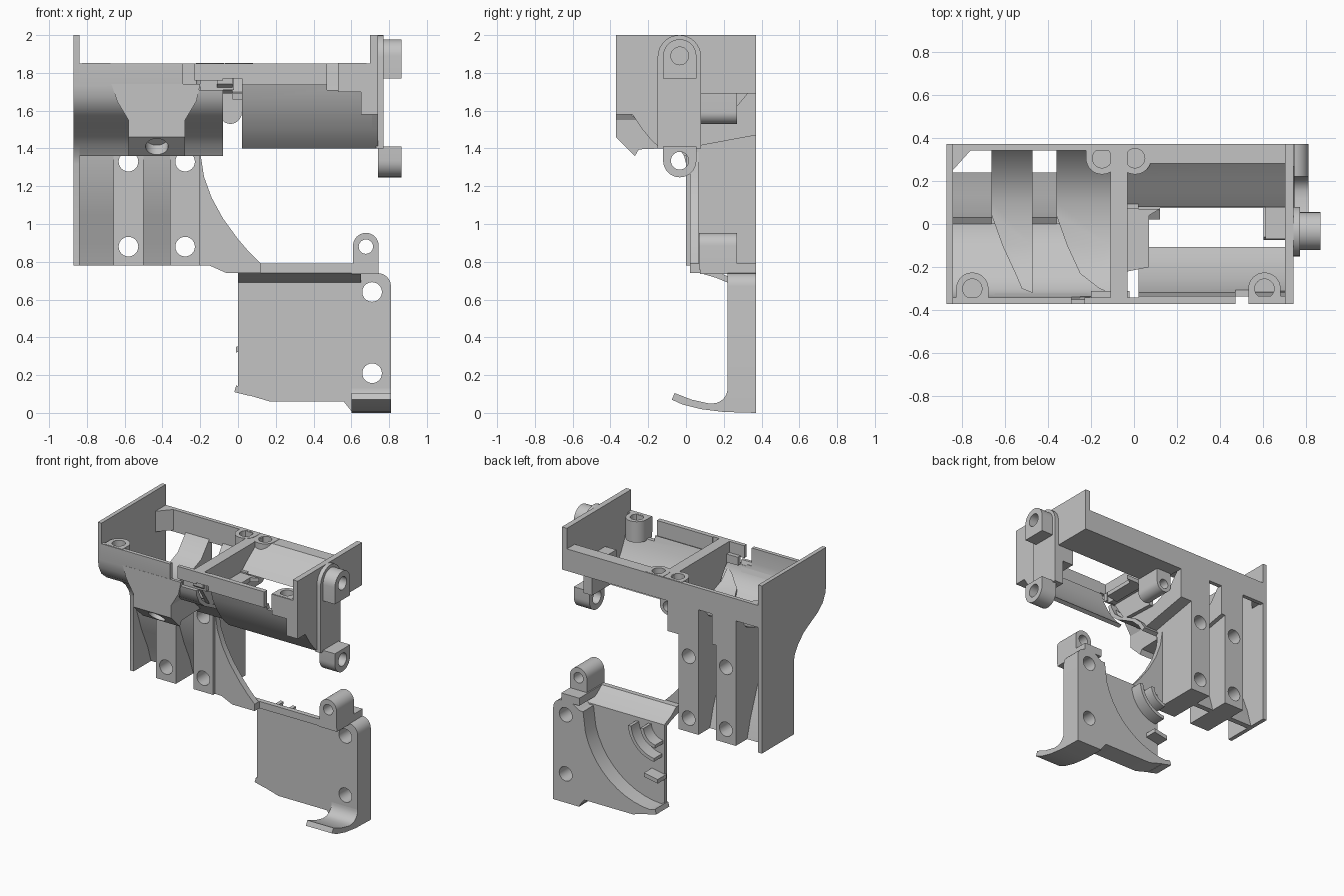
import bpy, bmesh, math
from mathutils import Vector

if "Cube" in bpy.data.objects:
    bpy.data.objects.remove(bpy.data.objects["Cube"], do_unlink=True)

TONE = (0.55, 0.55, 0.55, 1)
grey = bpy.data.materials.new("plain grey")
grey.use_nodes = True
grey.diffuse_color = TONE
grey.node_tree.nodes["Principled BSDF"].inputs["Base Color"].default_value = TONE


def finish(name, bm):
    bmesh.ops.recalc_face_normals(bm, faces=bm.faces)
    mesh = bpy.data.meshes.new(name)
    bm.to_mesh(mesh)
    bm.free()
    mesh.materials.append(grey)
    ob = bpy.data.objects.new(name, mesh)
    bpy.context.collection.objects.link(ob)
    return ob


def prism(name, axis, pts, a, b):
    """Extrude a profile along x (points are y, z), y (x, z) or z (x, y)."""
    bm = bmesh.new()
    place = {"x": lambda p: (a, p[0], p[1]), "y": lambda p: (p[0], a, p[1]),
             "z": lambda p: (p[0], p[1], a)}[axis]
    face = bm.faces.new([bm.verts.new(place(p)) for p in pts])
    new = bmesh.ops.extrude_face_region(bm, geom=[face])["geom"]
    shift = Vector([(b - a) * (axis == k) for k in "xyz"])
    bmesh.ops.translate(bm, vec=shift, verts=[v for v in new if isinstance(v, bmesh.types.BMVert)])
    return finish(name, bm)


def box(name, x0, x1, y0, y1, z0, z1):
    return prism(name, "x", [(y0, z0), (y1, z0), (y1, z1), (y0, z1)], x0, x1)


def arc(c, r, start, end, n=16):
    steps = [math.radians(start + (end - start) * i / n) for i in range(n + 1)]
    return [(c[0] + r * math.cos(t), c[1] + r * math.sin(t)) for t in steps]


def disc(axis, c, r, a, b):
    return prism("hole_cutter", axis, arc(c, r, 0, 345, 23), a, b)


def carve(ob, cutters, mode="DIFFERENCE"):
    for cutter in cutters:
        mod = ob.modifiers.new("carve", "BOOLEAN")
        mod.operation, mod.object, mod.solver = mode, cutter, "EXACT"
    graph = bpy.context.evaluated_depsgraph_get()
    mesh = bpy.data.meshes.new_from_object(ob.evaluated_get(graph))
    ob.modifiers.clear()
    ob.data = mesh
    for cutter in cutters:
        bpy.data.objects.remove(cutter, do_unlink=True)
    return ob


def lining(pts):
    """Inner side of a shell profile, running back to its start."""
    return [(y + 0.028, z + 0.012) for y, z in reversed(pts)]


# Left belly bends outward then inward; right belly is one shallow bulge
left_belly = [(-0.37, 1.73), (-0.36, 1.67), (-0.33, 1.61), (-0.27, 1.56), (-0.19, 1.52), (-0.11, 1.475),
              (-0.05, 1.42), (-0.01, 1.36)]
right_belly = [(-0.345, 1.735), (-0.32, 1.655), (-0.28, 1.575), (-0.23, 1.5), (-0.185, 1.445), (-0.135, 1.4)]

# End walls
prism("tall_end_wall", "x", [(-0.37, 2)] + left_belly + [(0, 1.32), (0, 0.78), (0.37, 0.78), (0.37, 2)],
      -0.87, -0.84)
prism("short_end_wall", "x", [(-0.37, 2), (-0.37, 1.58), (-0.283, 1.58)] + right_belly[3:]
      + [(0.08, 1.4), (0.08, 1.69), (0.37, 1.69), (0.37, 2)], 0.70, 0.74)

# Front housing shells with their rim slots
left_shell = prism("left_front_shell", "x", [(-0.342, 1.85), (-0.37, 1.85)] + left_belly + lining(left_belly),
                   -0.85, -0.08)
carve(left_shell, [box("slot", -0.29, -0.23, -0.5, -0.28, 1.72, 1.9),
                   box("slot", -0.25, 0, -0.5, -0.28, 1.71, 1.76)])
right_shell = prism("right_front_shell", "x", right_belly + lining(right_belly), 0.02, 0.71)
right_rail = box("right_front_rail", 0.02, 0.71, -0.37, -0.335, 1.735, 1.85)
for part in (right_shell, right_rail):
    carve(part, [box("slot", 0.47, 0.53, -0.5, -0.28, 1.71, 1.9)])
box("rim_bridge", -0.1, 0.03, -0.37, -0.34, 1.77, 1.85)
box("rim_catch", -0.2, -0.02, -0.34, -0.31, 1.71, 1.77)
box("end_tab", 0.65, 0.71, -0.37, -0.31, 1.58, 1.74)
box("inner_tab", 0.61, 0.71, -0.07, 0.08, 1.58, 1.7)

# Rear beams and the divider between the compartments
rear_beam = prism("rear_beam", "x", [(0.37, 1.69), (0.37, 1.85), (0.28, 1.85), (0.215, 1.795), (0.145, 1.745),
                                     (0.08, 1.69)], -0.05, 0.71)
carve(rear_beam, [disc("z", (0.005, 0.305), 0.045, 1.74, 1.9)])
box("left_rear_beam", -0.86, -0.05, 0.34, 0.37, 1.69, 1.85)
prism("divider", "x", [(-0.36, 1.85), (-0.36, 1.74), (-0.3, 1.69), (0.36, 1.69), (0.36, 1.85)], -0.11, -0.03)
prism("divider_fin", "x", [(-0.3, 1.69), (-0.2, 1.54), (0.07, 1.53), (0.07, 1.7)], -0.11, -0.08)
prism("divider_shelf", "z", [(-0.03, -0.22), (0.07, -0.2), (0.07, 0.04), (0.12, 0.07), (-0.03, 0.07)], 1.66, 1.69)
prism("corner_gusset", "z", [(-0.84, 0.35), (-0.84, 0.25), (-0.75, 0.35)], 1.7, 1.85)

# Screw bosses along the rim
for name, x, y, side in (("left_front_boss", -0.75, -0.3, -1), ("right_front_boss", 0.605, -0.3, -1),
                         ("left_rear_boss", -0.148, 0.305, 1), ("right_rear_boss", 0.005, 0.305, 1)):
    round_end = arc((x, y), 0.075, 180, 180 + 180 * side)
    boss = prism(name, "z", round_end + [(x + 0.075, side * 0.365), (x - 0.075, side * 0.365)], 1.7, 1.852)
    carve(boss, [disc("z", (x, y), 0.045, 1.74, 1.9)])

# Tapered nozzle block on the front
nozzle = prism("front_nozzle", "y", [(-0.67, 1.74), (-0.64, 1.65), (-0.58, 1.55), (-0.58, 1.3), (-0.28, 1.3),
                                     (-0.28, 1.55), (-0.22, 1.65), (-0.2, 1.74)], -0.4, 0.1)
side = prism("side_shape", "x", [(-0.371, 1.74), (-0.371, 1.46), (-0.27, 1.36), (-0.25, 1.395), (-0.13, 1.4),
                                 (0, 1.4), (-0.05, 1.45), (-0.17, 1.53), (-0.3, 1.6), (-0.35, 1.74)], -0.9, 0)
carve(nozzle, [side], "INTERSECT")
bore = disc("z", (0, 0), 0.06, -0.07, 0.07)
bore.rotation_euler = (math.radians(-45), 0, 0)
bore.location = (-0.43, -0.32, 1.41)
bpy.context.view_layer.update()
carve(nozzle, [bore])

# Grip columns with through holes, each spreading into a curved crown inside the housing
for name, x0, x1, hole, top in (("left", -0.66, -0.5, -0.58, -0.47), ("right", -0.36, -0.2, -0.28, -0.11)):
    column = box(name + "_column", x0, x1, 0, 0.37, 0.78, 1.5)
    carve(column, [disc("y", (hole, z), 0.052, -0.5, 0.5) for z in (0.88, 1.33)])
    crown = prism(name + "_crown", "x", [(0, 1.4), (-0.05, 1.43), (-0.11, 1.485), (-0.19, 1.53), (-0.27, 1.57),
                                         (-0.33, 1.63), (-0.32, 1.67), (-0.25, 1.6), (-0.1, 1.54), (0.1, 1.54),
                                         (0.25, 1.6), (0.34, 1.71), (0.37, 1.71), (0.37, 1.47), (0.1, 1.42)],
                  x0 - 0.1, top + 0.1)
    plan = prism("plan_shape", "z", [(x0, 0.37), (x0, 0.04), (x0 + 0.05, -0.1), (x0 + 0.11, -0.23),
                                     (top - 0.05, -0.3), (top, -0.32), (top, 0.37)], 1.2, 1.9)
    carve(crown, [plan], "INTERSECT")

# Leaning webs between the columns
for name, x0, x1 in (("left_web", -0.85, -0.65), ("middle_web", -0.51, -0.35)):
    prism(name, "x", [(0.0, 1.4), (0.02, 1.25), (0.09, 1.05), (0.16, 0.9), (0.2, 0.78), (0.24, 0.78),
                      (0.2, 0.92), (0.13, 1.1), (0.06, 1.28), (0.03, 1.42)], x0, x1)

# Curved fin that joins the grip to the lower plate
prism("curved_fin", "y", [(-0.22, 1.4), (-0.2, 1.38), (-0.18, 1.25), (-0.14, 1.14), (-0.08, 1.03), (0, 0.92),
                          (0.06, 0.85), (0.12, 0.79), (0.12, 0.74), (-0.06, 0.74), (-0.15, 0.78), (-0.22, 0.78)],
      0.02, 0.065)
box("fin_foot", 0.0, 0.12, 0.06, 0.1, 0.74, 0.79)

# Lug under the divider
lug = prism("divider_lug", "y", arc((-0.04, 1.59), 0.06, 180, 360) + [(0.02, 1.7), (-0.1, 1.7)], 0.07, 0.27)
carve(lug, [disc("y", (-0.04, 1.59), 0.035, 0.1, 0.4)])

# Side mounting plate with two lugs
prism("side_plate", "x", arc((-0.035, 1.885), 0.115, 0, 180) + [(-0.15, 1.4), (0.08, 1.4)], 0.73, 0.77)
for name, z, flip, far in (("upper_lug", 1.89, 0, 1.77), ("lower_lug", 1.335, 180, 1.41)):
    tip = arc((-0.033, z), 0.088, flip, flip + 180)
    ends = [(tip[-1][0], far), (tip[0][0], far)]
    carve(prism(name, "x", tip + ends, 0.74, 0.865), [disc("x", (-0.033, z), 0.047, 0.7, 0.9)])

# Lower plate: thin sheet, and a thick frame hollowed by a round pocket
outline = [(0, 0.70), (0, 0.11), (0.17, 0.06), (0.56, 0.06), (0.6, 0.01), (0.81, 0.01)] \
    + arc((0.74, 0.67), 0.07, 0, 90, 6) + [(0.66, 0.74), (0.6, 0.70)]
holes = [(0.71, 0.64), (0.71, 0.21)]
sheet = prism("lower_sheet", "y", outline, 0.22, 0.25)
carve(sheet, [disc("y", h, 0.052, 0, 0.5) for h in holes])
frame = prism("lower_frame", "y", outline, 0.24, 0.37)
carve(frame, [prism("pocket", "y", arc((0, 0.7), 0.57, 0, 345, 47), 0.2, 0.5)]
      + [disc("y", h, 0.052, 0, 0.5) for h in holes])

# Sloped roof, front rail and hinge lug of the lower plate
prism("sloped_roof", "x", [(0.075, 0.79), (0.075, 0.74), (0.16, 0.715), (0.22, 0.69), (0.25, 0.69),
                           (0.25, 0.71), (0.17, 0.745), (0.11, 0.79)], 0.0, 0.65)
box("hinge_base", 0.6, 0.745, 0.075, 0.37, 0.735, 0.79)
hinge = prism("hinge_lug", "y", arc((0.677, 0.885), 0.068, 0, 180) + [(0.609, 0.76), (0.745, 0.76)], 0.07, 0.27)
carve(hinge, [disc("y", (0.677, 0.88), 0.038, 0, 0.5)])

# Curled lip at the bottom corner
prism("curled_lip", "x", [(0.37, 0), (0.2, 0.005), (0.08, 0.02), (-0.02, 0.045), (-0.075, 0.07), (-0.06, 0.105),
                          (0.03, 0.07), (0.12, 0.05)] + arc((0.14, 0.13), 0.08, 280, 360, 8) + [(0.37, 0.13)],
      0.6, 0.81)

# Ribs in the round pocket
for i, r in enumerate((0.13, 0.23)):
    prism(f"pocket_rib_{i + 1}", "y", arc((0, 0.7), r, 275, 355) + arc((0, 0.7), r - 0.025, 355, 275), 0.24, 0.34)
prism("pocket_ledge", "y", [(-0.01, 0.32), (0.1, 0.34), (0.1, 0.37), (-0.01, 0.35)], 0.24, 0.34)
prism("pocket_toe", "y", [(-0.02, 0.11), (0.06, 0.09), (0.06, 0.12), (-0.01, 0.145)], 0.22, 0.37)

# Smooth the curved surfaces while keeping the edges sharp
bpy.ops.object.select_all(action="DESELECT")
for ob in bpy.context.collection.objects:
    if ob.type == "MESH" and grey.name in ob.data.materials:
        ob.select_set(True)
        bpy.context.view_layer.objects.active = ob
bpy.ops.object.shade_smooth_by_angle(angle=math.radians(30))
